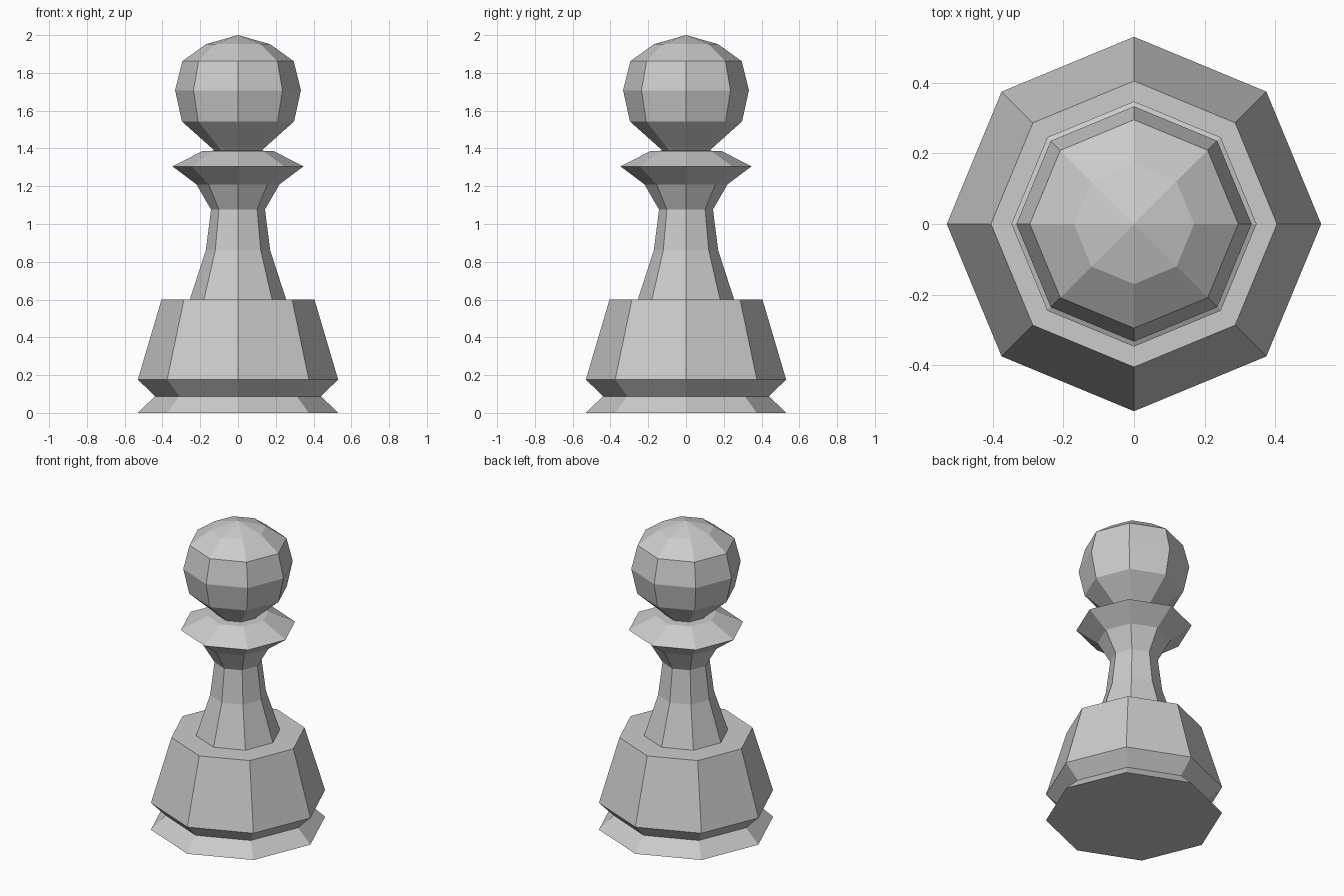
import bpy, bmesh
from math import cos, sin, tau

if "Cube" in bpy.data.objects:
    bpy.data.objects.remove(bpy.data.objects["Cube"])

SIDES = 8


def lathe(name, profile):
    """Revolve (radius, height) points, listed bottom to top, into a faceted part."""
    bm = bmesh.new()
    rings = []
    for r, z in profile:
        if r == 0:
            rings.append([bm.verts.new((0, 0, z))] * SIDES)
        else:
            rings.append([bm.verts.new((r * cos(tau * i / SIDES), r * sin(tau * i / SIDES), z))
                          for i in range(SIDES)])
    for low, high in zip(rings, rings[1:]):
        for i in range(SIDES):
            j = (i + 1) % SIDES
            corners = [low[i], low[j], high[j], high[i]]
            bm.faces.new(list(dict.fromkeys(corners)))
    mesh = bpy.data.meshes.new(name)
    bm.to_mesh(mesh)
    bm.free()
    obj = bpy.data.objects.new(name, mesh)
    bpy.context.collection.objects.link(obj)
    return obj


# Foot with a notched waist and a flat shoulder
lathe("base", [(0, 0), (0.53, 0), (0.44, 0.088), (0.53, 0.177), (0.405, 0.6), (0.255, 0.6)])

# Slender stem
lathe("stem", [(0.255, 0.6), (0.17, 0.862), (0.143, 1.077), (0.22, 1.21)])

# Flared collar under the head
lathe("collar", [(0.22, 1.21), (0.347, 1.305), (0.187, 1.387), (0.125, 1.388)])

# Faceted ball head
lathe("head", [(0.125, 1.388), (0.148, 1.41), (0.297, 1.543), (0.333, 1.708),
               (0.295, 1.862), (0.17, 1.952), (0, 2.0)])
